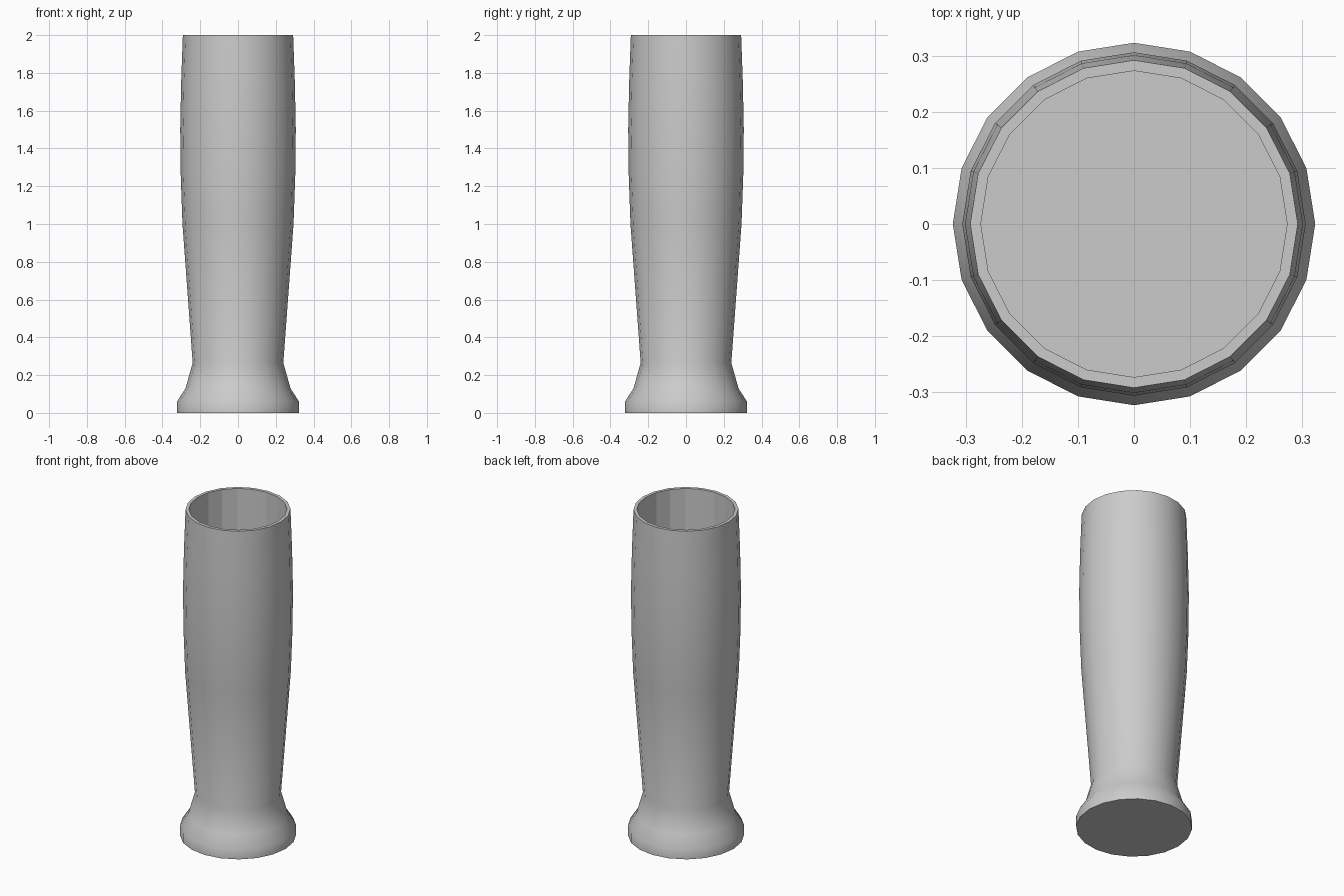
import bpy, bmesh
from math import cos, sin, tau

if "Cube" in bpy.data.objects:
    bpy.data.objects.remove(bpy.data.objects["Cube"])

SIDES = 20
# (radius, height) from the foot, up the outside, over the rim and down the bore
OUTER = [(0.323, 0), (0.323, 0.06), (0.278, 0.13), (0.24, 0.265), (0.294, 1.0),
         (0.303, 1.25), (0.306, 1.5), (0.301, 1.75), (0.292, 2.0)]
BORE = [(0.273, 2.0), (0.273, 1.4)]

bm = bmesh.new()
rings = [[bm.verts.new((r * cos(tau * i / SIDES), r * sin(tau * i / SIDES), z))
          for i in range(SIDES)] for r, z in OUTER + BORE]

# walls: smooth outside, flat rim and bore
for k, (a, b) in enumerate(zip(rings, rings[1:])):
    for i in range(SIDES):
        j = (i + 1) % SIDES
        face = bm.faces.new((a[i], a[j], b[j], b[i]))
        face.smooth = k < len(OUTER) - 1

# underside and bore floor
bm.faces.new(rings[0][::-1])
bm.faces.new(rings[-1])

# keep the foot edge crisp
bm.normal_update()
for e in bm.edges:
    if len(e.link_faces) == 2 and e.calc_face_angle() > 0.6:
        e.smooth = False

mesh = bpy.data.meshes.new("hollow_grip")
bm.to_mesh(mesh)
bm.free()
bpy.context.collection.objects.link(bpy.data.objects.new("hollow_grip", mesh))
